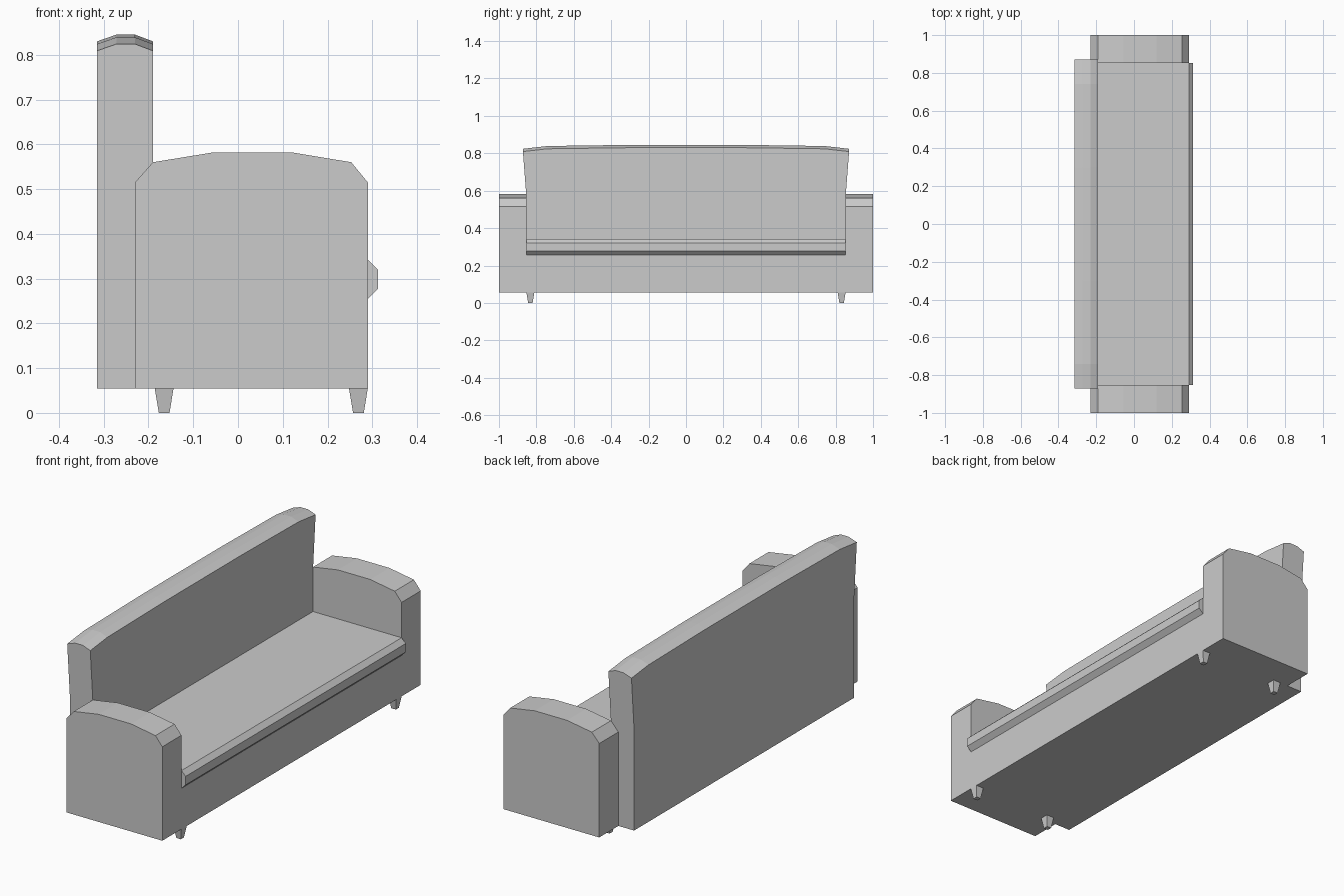
import bpy, bmesh

if "Cube" in bpy.data.objects:
    bpy.data.objects.remove(bpy.data.objects["Cube"])


def loft(name, rings):
    """Skin a list of equal-length vertex rings and cap both ends."""
    bm = bmesh.new()
    vs = [[bm.verts.new(p) for p in ring] for ring in rings]
    n = len(vs[0])
    for a, b in zip(vs, vs[1:]):
        for i in range(n):
            j = (i + 1) % n
            bm.faces.new((a[i], a[j], b[j], b[i]))
    bm.faces.new(vs[0])
    bm.faces.new(vs[-1])
    bmesh.ops.recalc_face_normals(bm, faces=bm.faces)
    mesh = bpy.data.meshes.new(name)
    bm.to_mesh(mesh)
    bm.free()
    obj = bpy.data.objects.new(name, mesh)
    bpy.context.collection.objects.link(obj)
    return obj


def prism(name, profile, half):
    """Extrude an x-z profile across y, from -half to half."""
    return loft(name, [[(x, y, z) for x, z in profile] for y in (-half, half)])


FLOOR, INNER, BACK_X, SEAT_Z = 0.055, 0.852, -0.19, 0.255

# Arms and base: full-width arm profile with the seat and back space cut out
body = prism("arms_and_base", [
    (-0.23, FLOOR), (0.29, FLOOR), (0.29, 0.515), (0.253, 0.56),
    (0.12, 0.582), (-0.055, 0.582), (BACK_X, 0.56), (-0.23, 0.515)], 1.0)
cutter = prism("seat_space_cutter", [
    (-0.5, -0.1), (BACK_X, -0.1), (BACK_X, SEAT_Z),
    (0.5, SEAT_Z), (0.5, 1.0), (-0.5, 1.0)], INNER)
cutter.hide_render = True
cut = body.modifiers.new("seat_space", 'BOOLEAN')
cut.operation = 'DIFFERENCE'
cut.solver = 'EXACT'
cut.object = cutter
bpy.context.view_layer.objects.active = body
bpy.ops.object.modifier_apply(modifier=cut.name)
bpy.data.objects.remove(cutter)

# Seat cushion with a chamfered front lip
prism("seat_cushion", [
    (BACK_X, SEAT_Z), (0.29, SEAT_Z), (0.313, 0.278),
    (0.313, 0.32), (0.29, 0.342), (BACK_X, 0.342)], INNER)

# Backrest: crowned top that drops toward the ends, sides flaring above the arms
rings = []
for top_y, low_y, drop in [(-0.872, -INNER, 0.021), (-0.74, -0.73, 0.006),
                           (-0.3, -0.3, 0.0), (0.3, 0.3, 0.0),
                           (0.74, 0.73, 0.006), (0.872, INNER, 0.021)]:
    rings.append([
        (-0.315, low_y, FLOOR), (BACK_X, low_y, FLOOR), (BACK_X, low_y, 0.55),
        (BACK_X, top_y, 0.83 - drop), (-0.23, top_y, 0.845 - drop),
        (-0.272, top_y, 0.845 - drop), (-0.315, top_y, 0.83 - drop),
        (-0.315, low_y, 0.55)])
loft("backrest", rings)

# Four tapered square legs
for x, end in ((0.269, "front"), (-0.165, "rear")):
    for y, side in ((-0.832, "left"), (0.832, "right")):
        loft(f"{end}_leg_{side}", [
            [(x + sx * r, y + sy * r, z) for sx, sy in ((-1, -1), (1, -1), (1, 1), (-1, 1))]
            for r, z in ((0.012, 0.0), (0.021, FLOOR))])
